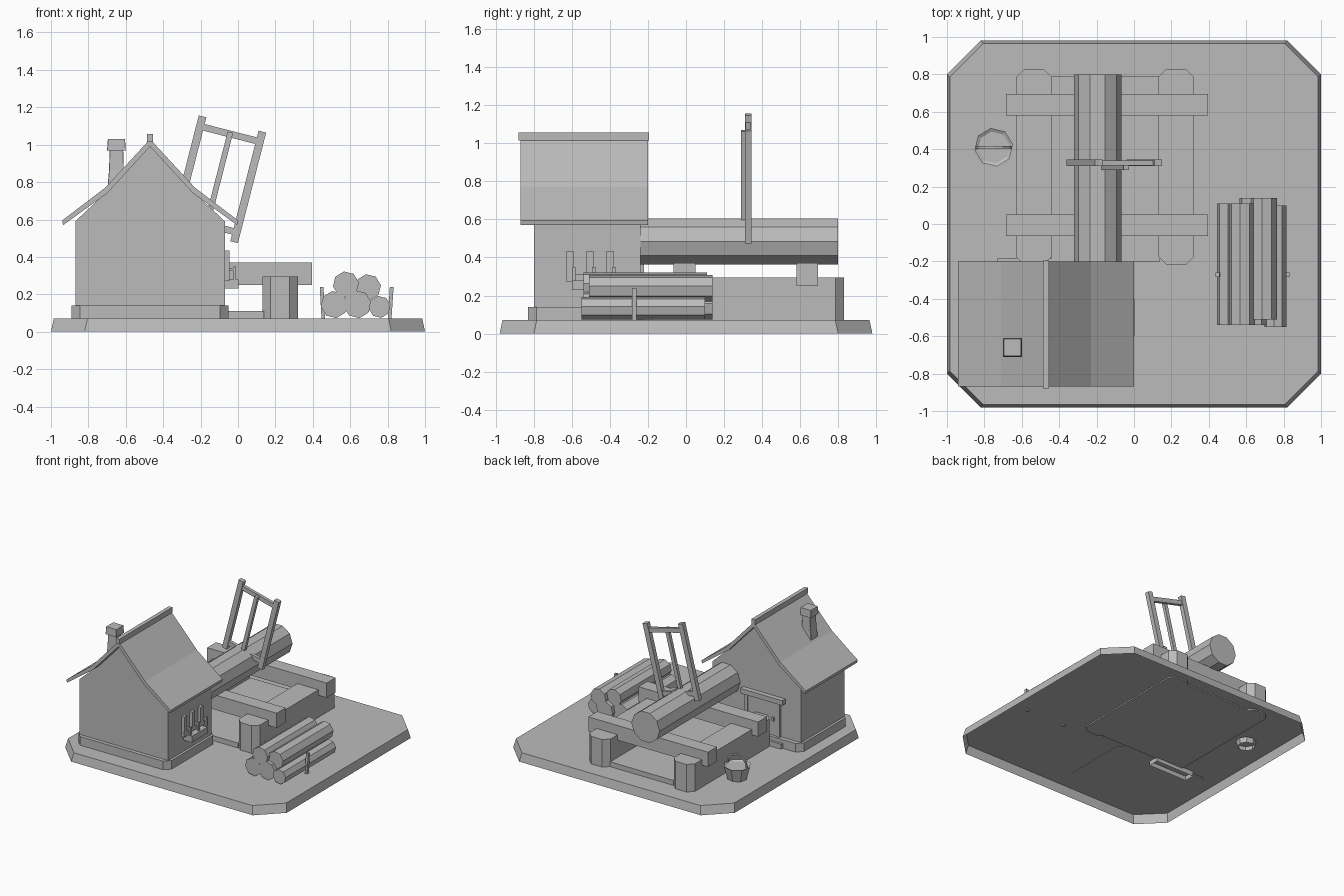
import bpy, bmesh, math
from mathutils import Matrix, Vector

if "Cube" in bpy.data.objects:
    bpy.data.objects.remove(bpy.data.objects["Cube"])

grey = bpy.data.materials.new("plain_grey")
grey.use_nodes = True
grey.diffuse_color = (0.5, 0.5, 0.5, 1)
grey.node_tree.nodes["Principled BSDF"].inputs["Base Color"].default_value = (0.5, 0.5, 0.5, 1)


def finish(name, bm):
    bmesh.ops.recalc_face_normals(bm, faces=bm.faces)
    mesh = bpy.data.meshes.new(name)
    bm.to_mesh(mesh)
    bm.free()
    mesh.materials.append(grey)
    ob = bpy.data.objects.new(name, mesh)
    bpy.context.collection.objects.link(ob)
    return ob


def prism(name, pts, lo, hi, axis="z", shrink=0, bottom=True):
    """Extrude a flat outline along y or z; shrink insets the far end."""
    bm = bmesh.new()
    mid = (Vector(map(min, zip(*pts))) + Vector(map(max, zip(*pts)))) / 2
    rings = []
    for h, inset in ((lo, 0), (hi, shrink)):
        ring = []
        for a, b in pts:
            a -= math.copysign(inset, a - mid[0])
            b -= math.copysign(inset, b - mid[1])
            ring.append(bm.verts.new((a, h, b) if axis == "y" else (a, b, h)))
        rings.append(ring)
    low, high = rings
    n = len(pts)
    for i in range(n):
        j = (i + 1) % n
        bm.faces.new((low[i], low[j], high[j], high[i]))
    bm.faces.new(high)
    if bottom:
        bm.faces.new(low[::-1])
    return finish(name, bm)


def box(name, x, y, z):
    return prism(name, [(x[0], y[0]), (x[1], y[0]), (x[1], y[1]), (x[0], y[1])], *z)


def chamfered(x0, x1, y0, y1, c, d):
    return [(x0 + c, y0), (x1 - c, y0), (x1, y0 + d), (x1, y1 - d),
            (x1 - c, y1), (x0 + c, y1), (x0, y1 - d), (x0, y0 + d)]


def circle(x, y, r, n, turn=0.5):
    return [(x + r * math.cos((i + turn) * math.tau / n),
             y + r * math.sin((i + turn) * math.tau / n)) for i in range(n)]


# Ground slab, open underneath
prism("ground_slab", chamfered(-1, 1, -0.98, 0.98, 0.18, 0.18), 0, 0.07, shrink=0.015, bottom=False)

# House walls and plinth
half = [(0.4, 0.07), (0.4, 0.59), (0.235, 0.745), (0, 1.0)]
outline = [(-0.47 + x, z) for x, z in half] + [(-0.47 - x, z) for x, z in half[-2::-1]]
prism("house_walls", outline, -0.80, -0.24, "y")
prism("house_plinth", chamfered(-0.89, -0.05, -0.83, -0.205, 0.045, 0.045), 0.066, 0.14)

# Flared roof and ridge beam
top = [(0, 1.03), (0.24, 0.77), (0.47, 0.595)]
under = [(0.465, 0.57), (0.23, 0.74), (0, 0.99)]
right = [(-0.47 + x, z) for x, z in top + under]
left = [(-0.47 - x, z) for x, z in (under[:2][::-1] + top[1:][::-1])]
prism("roof", right + left, -0.87, -0.20, "y")
box("ridge_beam", (-0.487, -0.455), (-0.88, -0.195), (1.015, 1.057))

# Chimney
prism("chimney_foot", chamfered(-0.70, -0.60, -0.71, -0.61, 0.002, 0.002), 0.74, 0.86, shrink=0.01)
prism("chimney_shaft", chamfered(-0.69, -0.61, -0.70, -0.62, 0.002, 0.002), 0.85, 0.98, shrink=-0.004)
prism("chimney_cap", chamfered(-0.70, -0.60, -0.71, -0.61, 0.002, 0.002), 0.97, 1.03, shrink=-0.004)

# Back door
box("door", (-0.67, -0.40), (-0.25, -0.23), (0.10, 0.42))
for x in (-0.69, -0.40):
    box("door_post", (x, x + 0.03), (-0.25, -0.222), (0.10, 0.42))
box("door_lintel", (-0.73, -0.35), (-0.25, -0.2), (0.42, 0.46))
box("door_handle", (-0.64, -0.62), (-0.24, -0.215), (0.26, 0.29))
prism("door_step", [(-0.73, -0.27), (-0.38, -0.27), (-0.38, -0.185), (-0.73, -0.185)],
      0.03, 0.11, bottom=False)

# Side tool rack
box("rack_shelf", (-0.08, 0.003), (-0.60, -0.40), (0.23, 0.28))
box("rack_board", (-0.08, -0.045), (-0.63, -0.37), (0.28, 0.31))
for y in (-0.61, -0.505, -0.40):
    box("rack_bar", (-0.08, -0.045), (y - 0.018, y + 0.018), (0.27, 0.435))
    box("rack_peg", (-0.05, -0.01), (y + 0.01, y + 0.03), (0.325, 0.34))
    box("rack_tool", (-0.025, -0.01), (y + 0.012, y + 0.028), (0.28, 0.35))

# Sawing bench: two long bearers, low floor and two cross beams
for x in (-0.63, 0.13):
    prism("bench_bearer", chamfered(x, x + 0.19, -0.22, 0.83, 0.045, 0.045), 0.06, 0.295)
box("bench_floor", (-0.44, 0.14), (-0.20, 0.79), (0.06, 0.11))
for y in (-0.065, 0.58):
    box("cross_beam", (-0.685, 0.395), (y, y + 0.115), (0.25, 0.37))

# Large log
prism("large_log", circle(-0.195, 0.485, 0.127, 10, 0), -0.24, 0.80, "y")

# Tilted frame saw
tilt = Matrix.Translation((-0.105, 0.327, 0.815)) @ Matrix.Rotation(0.25, 4, "Y")
saw = []
for x in (-0.165, 0.165):
    saw.append(box("saw_stile", (x - 0.021, x + 0.021), (-0.018, 0.018), (-0.305, 0.305)))
for z in (-0.25, 0.25):
    saw.append(box("saw_crossbar", (-0.18, 0.18), (-0.013, 0.013), (z - 0.018, z + 0.018)))
saw.append(box("saw_blade", (-0.015, 0.015), (-0.038, -0.012), (-0.26, 0.26)))
for ob in saw:
    ob.data.transform(tilt)

# Log pile and its stakes
for x, z, r, y0, y1 in ((0.515, 0.145, 0.073, -0.54, 0.11), (0.638, 0.147, 0.075, -0.54, 0.14),
                        (0.757, 0.133, 0.059, -0.55, 0.10), (0.577, 0.253, 0.07, -0.54, 0.11),
                        (0.695, 0.238, 0.07, -0.51, 0.14)):
    prism("pile_log", circle(x, z, r, 8, 0.2), y0, y1, "y")
for x, lean in ((0.457, -0.01), (0.81, 0.012)):
    prism("pile_stake", [(x - 0.01, 0.06), (x + 0.01, 0.06), (x + 0.01 + lean, 0.24),
                         (x - 0.01 + lean, 0.24)], -0.283, -0.26, "y")

# Bucket with an arched handle
bm = bmesh.new()
low, high, inner = [[bm.verts.new((a, b, z)) for a, b in circle(-0.75, 0.41, r, 8, 0.2)]
                    for r, z in ((0.065, 0.03), (0.104, 0.175), (0.085, 0.165))]
for i in range(8):
    j = (i + 1) % 8
    bm.faces.new((low[i], low[j], high[j], high[i]))
    bm.faces.new((high[i], high[j], inner[j], inner[i]))
bm.faces.new(inner)
finish("bucket", bm)
arch = [(-0.75 + r * math.cos(a), 0.17 + r * math.sin(a))
        for r, angles in ((0.095, range(7)), (0.083, range(6, -1, -1)))
        for a in [k * math.pi / 6 for k in angles]]
prism("bucket_handle", arch, 0.404, 0.416, "y")
